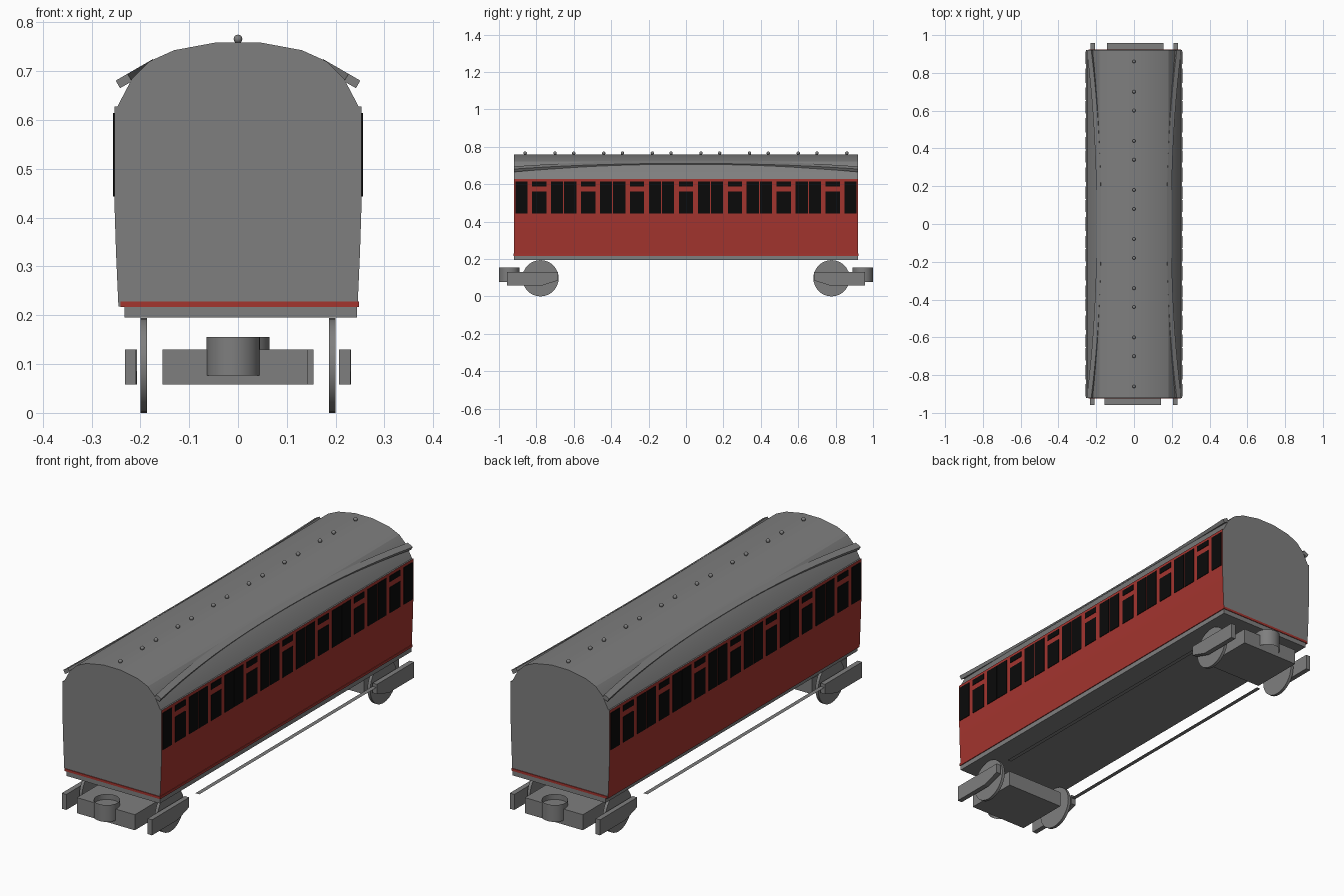
import bpy, bmesh, math
from mathutils import Vector

if "Cube" in bpy.data.objects:
    bpy.data.objects.remove(bpy.data.objects["Cube"])


def material(name, rgb):
    m = bpy.data.materials.new(name)
    m.diffuse_color = (*rgb, 1)
    m.use_nodes = True
    m.node_tree.nodes["Principled BSDF"].inputs["Base Color"].default_value = m.diffuse_color
    return m


GREY = material("grey", (0.21, 0.21, 0.21))
RED = material("dark_red", (0.37, 0.035, 0.028))
BLACK = material("window_black", (0.003, 0.003, 0.003))


def finish(bm, name, *mats):
    bmesh.ops.recalc_face_normals(bm, faces=bm.faces)
    me = bpy.data.meshes.new(name)
    bm.to_mesh(me)
    bm.free()
    for m in mats:
        me.materials.append(m)
    ob = bpy.data.objects.new(name, me)
    bpy.context.collection.objects.link(ob)
    return ob


def smooth(ob, angle=30):
    bpy.ops.object.select_all(action='DESELECT')
    ob.select_set(True)
    bpy.context.view_layer.objects.active = ob
    bpy.ops.object.shade_smooth_by_angle(angle=math.radians(angle))


def add_box(bm, x0, x1, y0, y1, z0, z1):
    vs = bmesh.ops.create_cube(bm, size=1)["verts"]
    for v in vs:
        v.co = Vector(((x0 + x1) / 2 + v.co.x * (x1 - x0),
                       (y0 + y1) / 2 + v.co.y * (y1 - y0),
                       (z0 + z1) / 2 + v.co.z * (z1 - z0)))


def box(name, mat, *dims):
    bm = bmesh.new()
    add_box(bm, *dims)
    return finish(bm, name, mat)


def loft(bm, rings):
    """Skin closed rings and cap both ends."""
    vs = [[bm.verts.new(p) for p in r] for r in rings]
    n = len(vs[0])
    for a, b in zip(vs, vs[1:]):
        for i in range(n):
            j = (i + 1) % n
            bm.faces.new((a[i], a[j], b[j], b[i]))
    bm.faces.new(vs[0])
    bm.faces.new(vs[-1])


# carriage body: walls red, roof and ends grey
half = [(0.245, 0.218), (0.250, 0.33), (0.2535, 0.44), (0.2535, 0.628), (0.247, 0.628),
        (0.217, 0.685), (0.182, 0.72), (0.131, 0.743), (0.045, 0.759)]
prof = half + [(-x, z) for x, z in reversed(half)]
bm = bmesh.new()
loft(bm, [[(x, y, z) for x, z in prof] for y in (-0.92, 0.92)])
bm.normal_update()
for f in bm.faces:
    if abs(f.normal.y) < 0.5 and f.calc_center_median().z < 0.6:
        f.material_index = 1
body = finish(bm, "carriage_body", GREY, RED)
smooth(body, 20)

# red sill and grey floor
box("red_sill", RED, -0.241, 0.248, -0.923, 0.923, 0.217, 0.228)
box("floor", GREY, -0.233, 0.244, -0.92, 0.92, 0.195, 0.217)

# windows: seven compartments, each a split door light between two tall panes
bm = bmesh.new()
for s in (1, -1):
    xa, xb = sorted((s * 0.251, s * 0.2560))
    for k in range(-3, 4):
        c = k * 0.2615
        for d in (-0.0955, 0.0955):
            add_box(bm, xa, xb, c + d - 0.0325, c + d + 0.0325, 0.443, 0.614)
        add_box(bm, xa, xb, c - 0.038, c + 0.038, 0.587, 0.614)
        add_box(bm, xa, xb, c - 0.038, c + 0.038, 0.443, 0.561)
finish(bm, "windows", BLACK)

# curved rain strips on the roof
for s, side in ((1, "right"), (-1, "left")):
    bm = bmesh.new()
    rings = []
    for i in range(21):
        t = -1 + i / 10
        k = abs(t) ** 2.2
        cx, cz = 0.184 + 0.050 * k, 0.714 - 0.034 * k
        a = math.radians(-30)
        ring = []
        for u, w in ((-0.014, -0.009), (0.014, -0.009), (0.014, 0.009), (-0.014, 0.009)):
            w *= 0.5 + 0.5 * k
            ring.append((s * (cx + u * math.cos(a) - w * math.sin(a)), t * 0.92,
                         cz + u * math.sin(a) + w * math.cos(a)))
        rings.append(ring)
    loft(bm, rings)
    finish(bm, side + "_rain_strip", GREY)

# roof vents
bm = bmesh.new()
for y in (0.08, 0.18, 0.34, 0.44, 0.60, 0.70, 0.86):
    for s in (1, -1):
        vs = bmesh.ops.create_uvsphere(bm, u_segments=12, v_segments=8, radius=0.009)["verts"]
        bmesh.ops.translate(bm, verts=vs, vec=(0, s * y, 0.766))
smooth(finish(bm, "roof_vents", GREY), 60)

# bogies: second one is the first turned by 180 degrees
for e, end in ((1, "front"), (-1, "rear")):
    parts = []
    parts.append(box(end + "_bogie_block", GREY, -0.155, 0.142, -0.957, -0.70, 0.058, 0.13))
    # side frames
    bm = bmesh.new()
    side = [(-0.957, 0.058), (-0.77, 0.058), (-0.685, 0.085), (-0.685, 0.13), (-0.957, 0.13)]
    for x0, x1 in ((-0.232, -0.209), (0.207, 0.230)):
        loft(bm, [[(x, y, z) for y, z in side] for x in (x0, x1)])
    parts.append(finish(bm, end + "_bogie_frames", GREY))
    # wheels
    bm = bmesh.new()
    for x in (-0.193, 0.193):
        loft(bm, [[(x + d, -0.778 + 0.097 * math.cos(i * math.tau / 32),
                    0.097 + 0.097 * math.sin(i * math.tau / 32)) for i in range(32)]
                  for d in (-0.007, 0.007)])
    parts.append(finish(bm, end + "_wheels", GREY))
    smooth(parts[-1])
    # open coupling ring
    bm = bmesh.new()
    bmesh.ops.create_cone(bm, cap_ends=False, segments=32, radius1=0.055, radius2=0.055, depth=0.078)
    bmesh.ops.translate(bm, verts=bm.verts, vec=(-0.01, -0.945, 0.116))
    parts.append(finish(bm, end + "_coupling", GREY))
    smooth(parts[-1])
    # flat step board along the side
    bm = bmesh.new()
    bm.faces.new([bm.verts.new(p) for p in ((0.209, -0.61, 0.115), (0.229, -0.61, 0.115),
                                            (0.229, 0.69, 0.115), (0.209, 0.69, 0.115))])
    parts.append(finish(bm, end + "_step_board", GREY))
    if e < 0:
        for p in parts:
            for v in p.data.vertices:
                v.co.x, v.co.y = -v.co.x, -v.co.y
